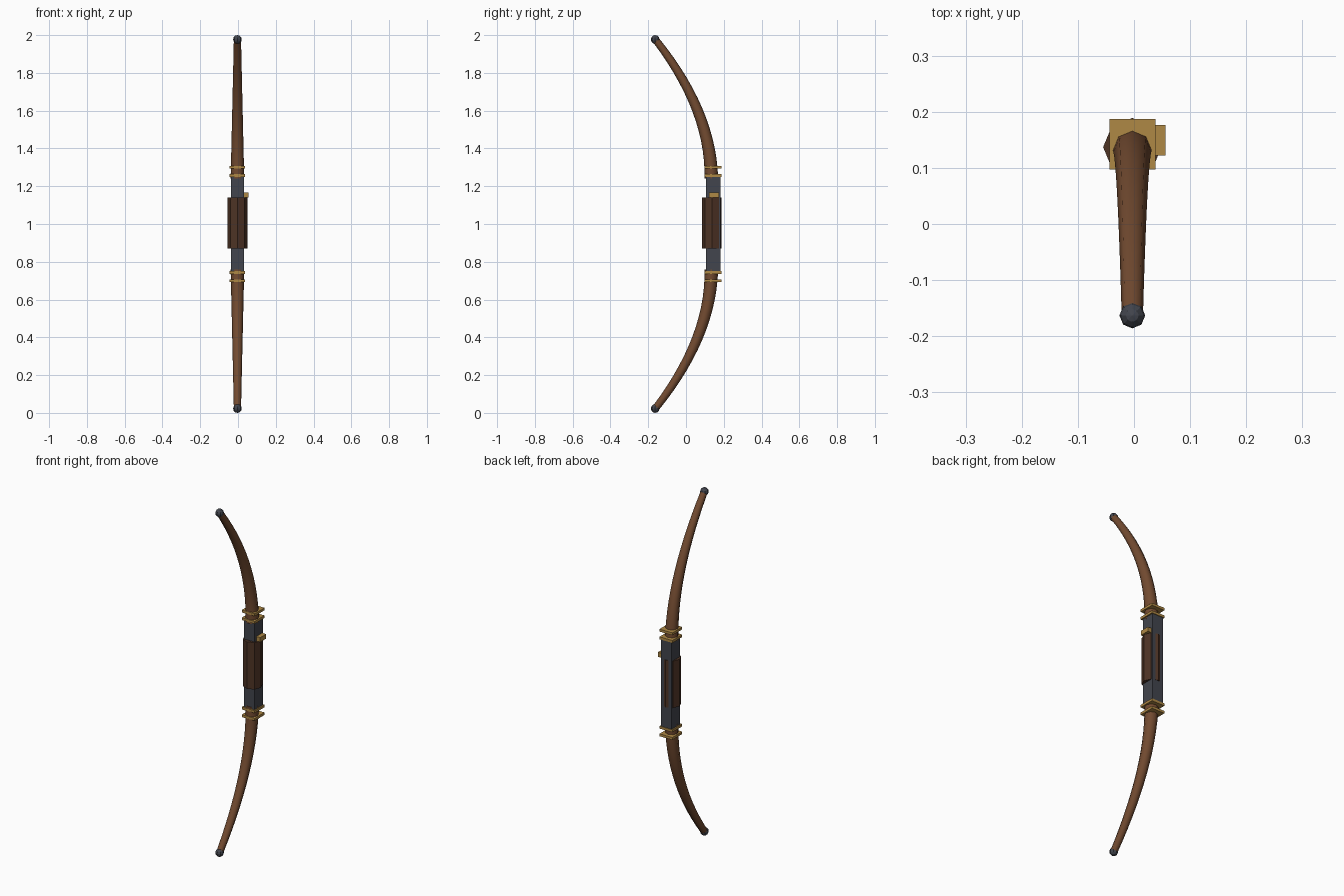
import bpy, bmesh
from math import sin, cos, tau
from mathutils import Vector

if "Cube" in bpy.data.objects:
    bpy.data.objects.remove(bpy.data.objects["Cube"])

CX = -0.003  # bow centre line; the arrow rest sticks out to +x


def material(name, rgb):
    m = bpy.data.materials.new(name)
    m.diffuse_color = (*rgb, 1)
    m.use_nodes = True
    m.node_tree.nodes["Principled BSDF"].inputs["Base Color"].default_value = m.diffuse_color
    return m


WOOD = material("wood", (0.17, 0.07, 0.03))
LEATHER = material("leather", (0.075, 0.033, 0.018))
BRASS = material("brass", (0.43, 0.25, 0.06))
STEEL = material("dark_steel", (0.055, 0.06, 0.075))


def finish(bm, name, mat):
    bmesh.ops.recalc_face_normals(bm, faces=bm.faces)
    me = bpy.data.meshes.new(name)
    bm.to_mesh(me)
    bm.free()
    me.materials.append(mat)
    ob = bpy.data.objects.new(name, me)
    bpy.context.collection.objects.link(ob)
    return ob


def box(name, mat, lo, hi):
    bm = bmesh.new()
    bmesh.ops.create_cube(bm, size=1)
    lo, hi = Vector(lo), Vector(hi)
    for v in bm.verts:
        v.co = (lo + hi) / 2 + v.co * (hi - lo)
    return finish(bm, name, mat)


def limb(name, side, steps=14, sides=8):
    # tapered tube swept along a quadratic curve in the y-z plane
    a, b, c = Vector((CX, .134, .24)), Vector((CX, .134, .60)), Vector((CX, -.162, .977))
    bm = bmesh.new()
    rings = []
    for i in range(steps + 1):
        t = i / steps
        p = a * (1 - t) ** 2 + b * 2 * t * (1 - t) + c * t * t
        tan = ((b - a) * (1 - t) + (c - b) * t).normalized()
        across = Vector((0, tan.z, -tan.y))
        r = .036 + (.019 - .036) * t
        ring = []
        for k in range(sides):
            q = p + Vector((1, 0, 0)) * r * cos(tau * k / sides) + across * r * sin(tau * k / sides)
            ring.append(bm.verts.new((q.x, q.y, 1 + side * q.z)))
        rings.append(ring)
    for r0, r1 in zip(rings, rings[1:]):
        for k in range(sides):
            n = (k + 1) % sides
            bm.faces.new((r0[k], r0[n], r1[n], r1[k]))
    bm.faces.new(rings[0])
    bm.faces.new(rings[-1])
    ob = finish(bm, name, WOOD)
    ob.data.shade_smooth()
    # keep the end caps crisp
    for f in ob.data.polygons:
        f.use_smooth = len(f.vertices) == 4


# limbs, tips and brass bands, mirrored top and bottom
for label, s in (("upper", 1), ("lower", -1)):
    limb(label + "_limb", s)
    bm = bmesh.new()
    bmesh.ops.create_uvsphere(bm, u_segments=8, v_segments=6, radius=.023)
    bmesh.ops.translate(bm, vec=(CX, -.163, 1 + s * .977), verts=bm.verts)
    finish(bm, label + "_tip", STEEL)
    for n, z in (("inner", .257), ("outer", .301)):
        zc = 1 + s * z
        box(f"{label}_{n}_band", BRASS, (CX - .041, .097, zc - .007), (CX + .041, .187, zc + .007))

# riser block
box("riser", STEEL, (CX - .034, .106, .745), (CX + .034, .183, 1.255))

# octagonal leather grip, its rear corner just breaking through the riser
bm = bmesh.new()
bmesh.ops.create_cone(bm, cap_ends=True, segments=8, radius1=.052, radius2=.052, depth=.27)
bmesh.ops.translate(bm, vec=(CX, .137, 1.005), verts=bm.verts)
finish(bm, "grip", LEATHER)

# arrow rest
box("arrow_rest", BRASS, (.006, .122, 1.14), (.056, .176, 1.166))
